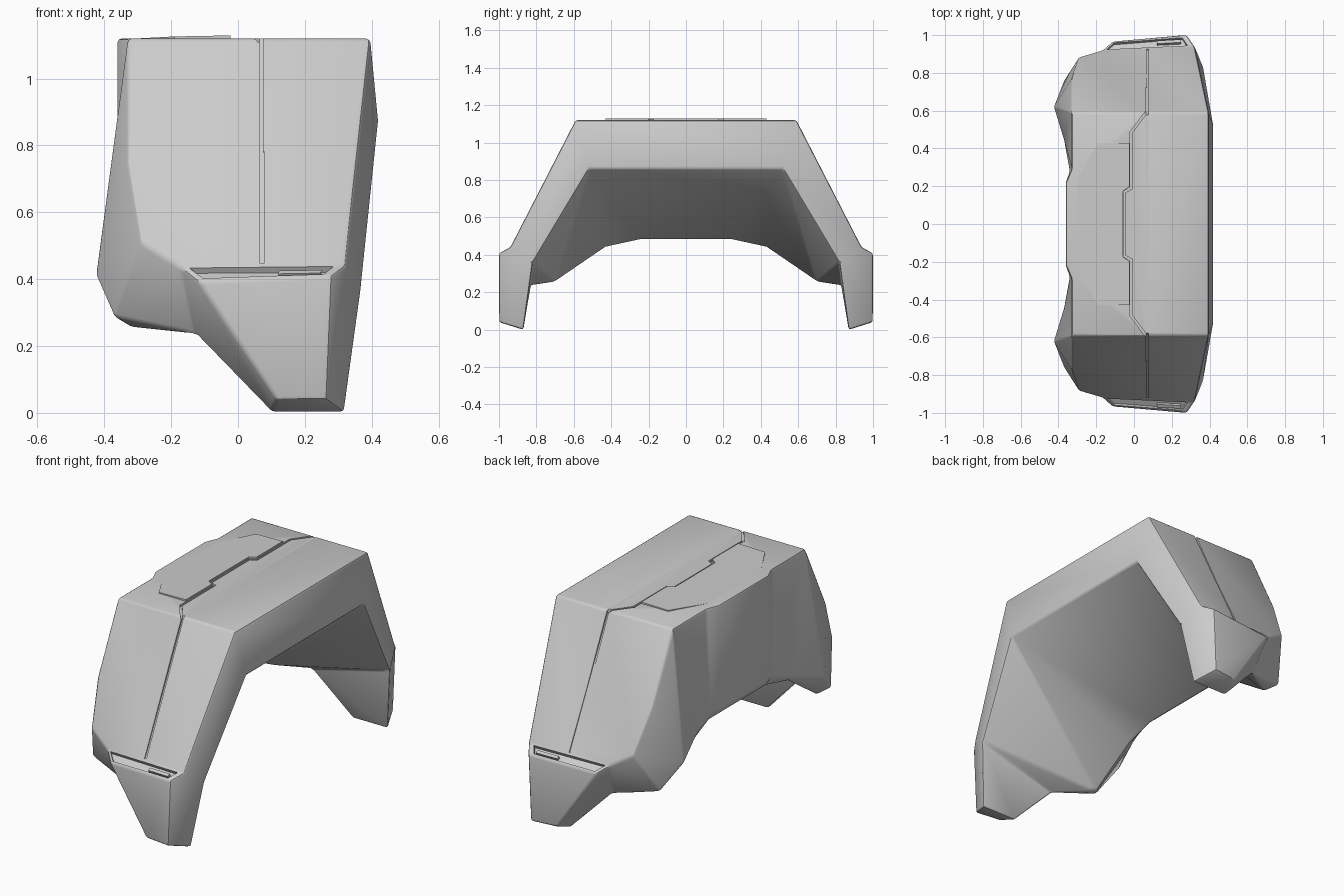
import bpy
import bmesh
from mathutils import Vector

cube = bpy.data.objects.get("Cube")
if cube:
    bpy.data.objects.remove(cube)

grey = bpy.data.materials.new("light_grey")
grey.use_nodes = True
grey.diffuse_color = (0.6, 0.6, 0.6, 1)
grey.node_tree.nodes["Principled BSDF"].inputs["Base Color"].default_value = (0.6, 0.6, 0.6, 1)


def make_object(name, verts, faces):
    bm = bmesh.new()
    vs = [bm.verts.new(v) for v in verts]
    for f in faces:
        bm.faces.new([vs[i] for i in f])
    bmesh.ops.recalc_face_normals(bm, faces=bm.faces)
    mesh = bpy.data.meshes.new(name)
    bm.to_mesh(mesh)
    bm.free()
    mesh.materials.append(grey)
    obj = bpy.data.objects.new(name, mesh)
    bpy.context.scene.collection.objects.link(obj)
    return obj


def prism(name, outline, direction):
    """Solid made by sweeping an outline along a vector."""
    n = len(outline)
    verts = [Vector(p) for p in outline]
    verts += [v + Vector(direction) for v in verts]
    faces = [range(n), range(n, 2 * n)]
    faces += [(i, (i + 1) % n, (i + 1) % n + n, i + n) for i in range(n)]
    return make_object(name, verts, faces)


def strip(name, p, q, normal, width, depth, height):
    """Box running from p to q, sunk below and standing above the surface."""
    p, q, normal = Vector(p), Vector(q), Vector(normal).normalized()
    along = (q - p).normalized()
    side = along.cross(normal) * width / 2
    p, q = p - along * width / 2, q + along * width / 2
    low = normal * -depth
    return prism(name, [p + side + low, q + side + low, q - side + low, p - side + low],
                 normal * (depth + height))


# Corner points of the front half of the shell
half = {
    "roof_in": (0.395, -0.59, 1.12), "roof_out": (-0.33, -0.59, 1.12),
    "step_top": (-0.33, -0.29, 1.12), "panel_top": (-0.36, -0.22, 1.12),
    "rim_top": (0.42, -0.52, 0.86), "rim_knee": (0.37, -0.82, 0.36),
    "cheek_a": (-0.33, -0.77, 0.75), "cheek_b": (-0.29, -0.885, 0.51),
    "ledge_out": (-0.17, -0.92, 0.435), "ledge_in": (0.32, -0.94, 0.44),
    "lip_out": (-0.12, -0.965, 0.395), "lip_in": (0.28, -1.0, 0.41),
    "toe_out": (0.115, -0.98, 0.04), "toe_in": (0.265, -1.0, 0.04),
    "foot_out": (0.10, -0.87, 0.0), "foot_in": (0.32, -0.87, 0.0),
    "bulge": (-0.425, -0.62, 0.41), "bulge_low": (-0.37, -0.76, 0.285),
    "under_a": (-0.32, -0.7, 0.255), "under_b": (-0.13, -0.83, 0.235),
    "wall_a": (-0.37, -0.44, 0.47), "wall_b": (-0.34, -0.28, 0.53),
    "panel_low": (-0.36, -0.22, 0.53),
    "hem_a": (-0.33, -0.43, 0.44), "hem_b": (-0.32, -0.24, 0.48),
}
# Faces of one half, each repeated on the other side
half_faces = [
    "roof_out roof_in ledge_in ledge_out cheek_b cheek_a",
    "ledge_in ledge_out lip_out lip_in", "lip_in lip_out toe_out toe_in",
    "toe_out foot_out foot_in toe_in",
    "roof_in ledge_in rim_knee rim_top", "ledge_in lip_in rim_knee",
    "lip_in toe_in foot_in rim_knee",
    "roof_out cheek_a bulge", "roof_out bulge wall_a",
    "roof_out wall_a wall_b step_top", "step_top wall_b panel_low panel_top",
    "cheek_a cheek_b bulge", "cheek_b bulge_low bulge",
    "cheek_b ledge_out bulge_low", "ledge_out under_b bulge_low",
    "ledge_out lip_out under_b", "lip_out toe_out foot_out under_b",
    "bulge_low under_b under_a", "bulge bulge_low wall_a",
    "wall_a bulge_low under_a hem_a", "wall_b wall_a hem_a hem_b",
    "panel_low wall_b hem_b",
    "rim_knee foot_in foot_out under_b", "rim_knee under_b under_a",
    "rim_knee under_a rim_top", "rim_top under_a hem_a", "rim_top hem_a hem_b",
]
# Chains of points joined straight across to the other side
cross_faces = ["roof_in rim_top", "rim_top hem_b", "hem_b panel_low", "panel_low panel_top"]
roof = "roof_in roof_out step_top panel_top".split()

names = list(half)
index = {n: i for i, n in enumerate(names)}
count = len(names)
verts = list(half.values()) + [(x, -y, z) for x, y, z in half.values()]
faces = []
for text in half_faces:
    f = [index[n] for n in text.split()]
    faces += [f, [i + count for i in reversed(f)]]
for text in cross_faces:
    a, b = (index[n] for n in text.split())
    faces.append([a, b, b + count, a + count])
r = [index[n] for n in roof]
faces.append(r + [i + count for i in reversed(r)])
shell = make_object("shell", verts, faces)

# Soft edges
bevel = shell.modifiers.new("soft_edges", "BEVEL")
bevel.width = 0.012
bevel.segments = 2
bevel.limit_method = "ANGLE"
bevel.angle_limit = 0.4

# Seam grooves over the roof and down both ends, and the vent recesses
cutters = []
seam = [(0.07, -0.6), (-0.015, -0.485), (-0.015, -0.19), (-0.05, -0.17)]
seam += [(x, -y) for x, y in reversed(seam)]
for (ax, ay), (bx, by) in zip(seam, seam[1:]):
    cutters.append(strip("seam_cutter", (ax, ay, 1.12), (bx, by, 1.12), (0, 0, 1),
                         0.012, 0.012, 0.05))
for s in (-1, 1):
    slope = (0, s * 0.68, 0.345)
    cutters.append(strip("seam_cutter", (0.07, s * 0.585, 1.13), (0.072, s * 0.928, 0.455),
                         slope, 0.012, 0.012, 0.05))
    opening = [(-0.145, s * 0.926, 0.436), (0.285, s * 0.945, 0.439),
               (0.255, s * 0.988, 0.418), (-0.105, s * 0.96, 0.404)]
    inward = Vector((0, -s * 0.5, -0.85))
    vent = prism("vent_cutter", [Vector(p) - inward * 0.03 for p in opening], inward * 0.052)
    cutters.append(vent)
for cutter in cutters:
    cutter.hide_render = True
    cut = shell.modifiers.new("cut", "BOOLEAN")
    cut.object = cutter
    cut.operation = "DIFFERENCE"
    cut.solver = "EXACT"

# Freeze the shell and remove the cutters
graph = bpy.context.evaluated_depsgraph_get()
frozen = bpy.data.meshes.new_from_object(shell.evaluated_get(graph))
shell.modifiers.clear()
shell.data = frozen
for cutter in cutters:
    bpy.data.objects.remove(cutter)

# Small bars set in the vents
for s, side in ((-1, "front"), (1, "back")):
    strip(side + "_vent_bar", (0.13, s * 0.962, 0.419), (0.24, s * 0.968, 0.421),
          (0, s * 0.5, 0.85), 0.018, 0.02, 0.002)

# Slightly raised roof plate beside the seam
edge = [(-0.32, -0.2, 1.119), (-0.19, -0.43, 1.126), (-0.023, -0.43, 1.129),
        (-0.023, -0.2, 1.129), (-0.058, -0.175, 1.128)]
edge += [(x, -y, z) for x, y, z in reversed(edge)]
prism("roof_plate", edge, (0, 0, -0.009))

bpy.ops.object.select_all(action="DESELECT")
shell.select_set(True)
bpy.context.view_layer.objects.active = shell
bpy.ops.object.shade_smooth_by_angle(angle=0.5)
